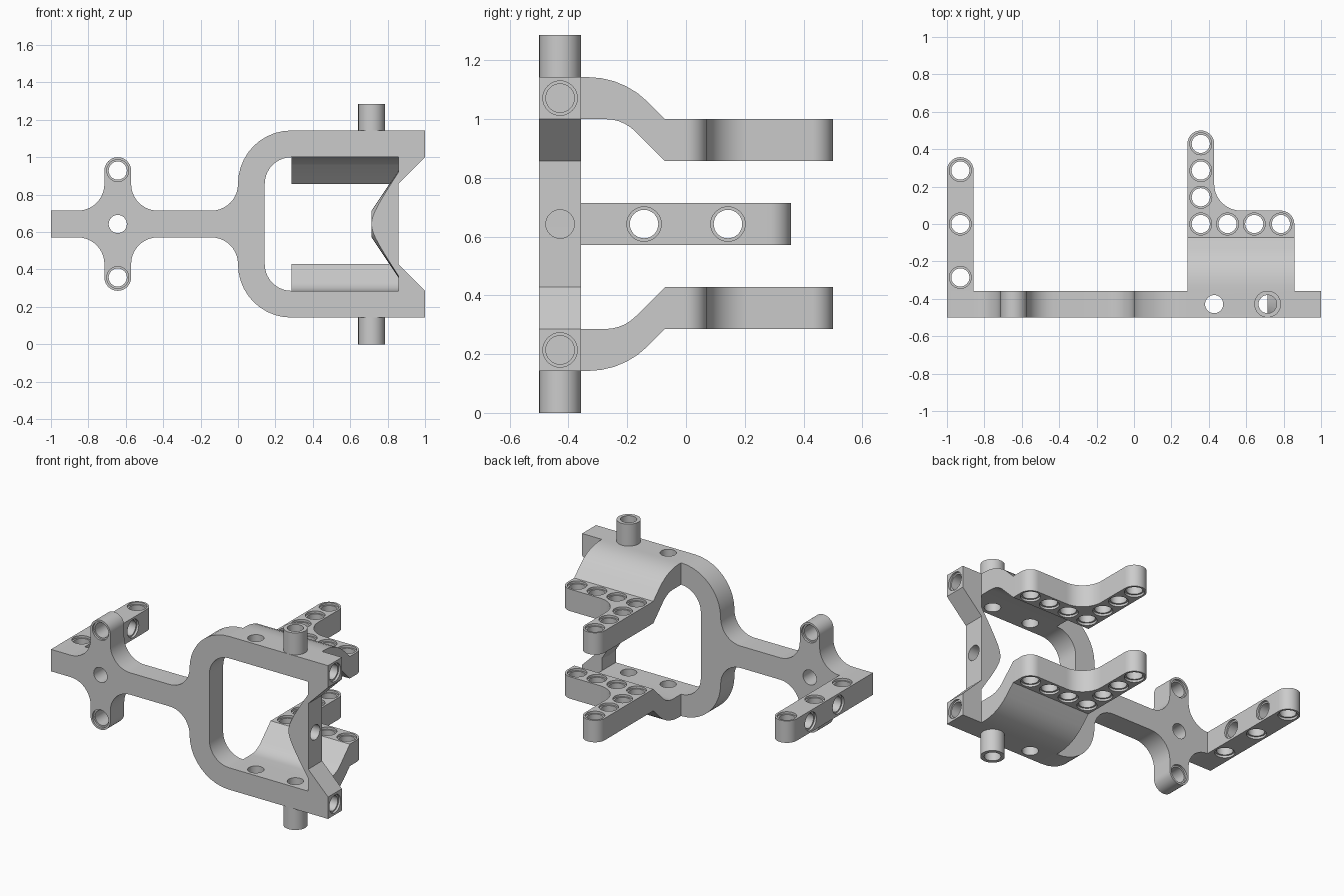
import bpy, bmesh, math
from mathutils import Vector

cube = bpy.data.objects.get("Cube")
if cube:
    bpy.data.objects.remove(cube, do_unlink=True)

M = 1 / 7            # one beam module
MID = 4.5            # height of the symmetry plane, in modules
FRONT = -3           # centre line of the front frame in y
SEG = 32
PIN, BORE, LIP = 0.34, 0.41, 0.1

grey = bpy.data.materials.new("light_grey")
grey.use_nodes = True
grey.diffuse_color = (0.6, 0.6, 0.6, 1)
grey.node_tree.nodes["Principled BSDF"].inputs["Base Color"].default_value = (0.6, 0.6, 0.6, 1)


def make(name, bm):
    """Scale modules to model units and create the object."""
    bmesh.ops.remove_doubles(bm, verts=bm.verts, dist=1e-4)
    bmesh.ops.recalc_face_normals(bm, faces=bm.faces)
    for v in bm.verts:
        v.co = (v.co + Vector((0, 0, MID))) * M
    mesh = bpy.data.meshes.new(name)
    bm.to_mesh(mesh)
    bm.free()
    mesh.materials.append(grey)
    obj = bpy.data.objects.new(name, mesh)
    bpy.context.collection.objects.link(obj)
    return obj


def rounded(corners):
    """Turn (u, v, optional radius) corners into an outline with arcs."""
    out = []
    n = len(corners)
    for i, c in enumerate(corners):
        p = Vector(c[:2])
        if len(c) < 3:
            out.append(p)
            continue
        a = (Vector(corners[i - 1][:2]) - p).normalized()
        b = (Vector(corners[(i + 1) % n][:2]) - p).normalized()
        half = a.angle(b) / 2
        centre = p + (a + b).normalized() * c[2] / math.sin(half)
        start = p + a * c[2] / math.tan(half) - centre
        end = p + b * c[2] / math.tan(half) - centre
        sweep = start.angle_signed(end)
        steps = max(4, round(abs(sweep) / math.radians(9)))
        for k in range(steps + 1):
            t = -sweep * k / steps
            out.append(centre + Vector((start.x * math.cos(t) - start.y * math.sin(t),
                                        start.x * math.sin(t) + start.y * math.cos(t))))
    clean = []
    for p in out:
        if not clean or (p - clean[-1]).length > 1e-3:
            clean.append(p)
    return clean


def prism(name, corners, axis, low, high):
    """Extrude an outline along the given axis (0=x, 1=y, 2=z)."""
    bm = bmesh.new()
    verts = []
    for p in rounded(corners):
        co = list(p)
        co.insert(axis, low)
        verts.append(bm.verts.new(co))
    face = bm.faces.new(verts)
    new = bmesh.ops.extrude_face_region(bm, geom=[face])["geom"]
    shift = Vector((0, 0, 0))
    shift[axis] = high - low
    bmesh.ops.translate(bm, vec=shift, verts=[g for g in new if isinstance(g, bmesh.types.BMVert)])
    return make(name, bm)


def lathe(bm, axis, centre, stations):
    """Add a solid of revolution from (offset, radius) stations."""
    rings = []
    for t, r in stations:
        ring = []
        for k in range(SEG):
            a = math.tau * k / SEG
            co = [r * math.cos(a), r * math.sin(a)]
            co.insert(axis, t)
            ring.append(bm.verts.new(Vector(co) + Vector(centre)))
        rings.append(ring)
    for lo, hi in zip(rings, rings[1:]):
        for k in range(SEG):
            bm.faces.new((lo[k - 1], lo[k], hi[k], hi[k - 1]))
    bm.faces.new(rings[0])
    bm.faces.new(rings[-1])


def plain(half=0.6):
    return [(-half, PIN), (half, PIN)]


BORED = [(-0.6, BORE), (LIP - 0.5, BORE), (LIP - 0.5, PIN),
         (0.5 - LIP, PIN), (0.5 - LIP, BORE), (0.6, BORE)]
BLIND = [(-0.5, PIN), (0.5 - LIP, PIN), (0.5 - LIP, BORE), (0.6, BORE)]


def drill(obj, holes):
    """Cut every (axis, centre, stations) hole out of the part."""
    bm = bmesh.new()
    for axis, centre, stations in holes:
        lathe(bm, axis, centre, stations)
    cutter = make("hole_cutter", bm)
    mod = obj.modifiers.new("holes", "BOOLEAN")
    mod.operation = "DIFFERENCE"
    mod.solver = "EXACT"
    mod.object = cutter
    bpy.context.view_layer.objects.active = obj
    bpy.ops.object.modifier_apply(modifier=mod.name)
    bpy.data.objects.remove(cutter, do_unlink=True)
    return obj


parts = []

# Front frame: cross-shaped handle and open ring, mirrored about the mid height
upper = [(-7, 0.5), (-5, 0.5, 1), (-5, 2.5, 0.5), (-4, 2.5, 0.5), (-4, 0.5, 1),
         (0, 0.5, 1), (0, 3.5, 1.99), (7, 3.5), (7, 2.5), (6, 1.5), (6, 2.5), (1, 2.5, 1)]
lower = [(c[0], -c[1], *c[2:]) for c in reversed(upper)]
frame = prism("front_frame", upper + lower, 1, FRONT - 0.5, FRONT + 0.5)
holes = [(1, (-4.5, FRONT, 0), plain())]
for s in (1, -1):
    holes += [(1, (-4.5, FRONT, 2 * s), BORED),
              (2, (3, FRONT, 3 * s), plain()),
              (2, (5, FRONT, 3 * s), plain()),
              (0, (6.5, FRONT, 3 * s), BLIND)]
parts.append(drill(frame, holes))

# Conical hub closing the ring, trimmed flush with the frame
bm = bmesh.new()
lathe(bm, 0, (0, FRONT, 0), [(5, 0.5), (6, 2)])
for s in (1, -1):
    cut = bmesh.ops.bisect_plane(bm, geom=bm.verts[:] + bm.edges[:] + bm.faces[:], dist=1e-5,
                                 plane_co=(0, FRONT + 0.499 * s, 0), plane_no=(0, s, 0),
                                 clear_outer=True)
    edges = [g for g in cut["geom_cut"] if isinstance(g, bmesh.types.BMEdge)]
    bmesh.ops.holes_fill(bm, edges=edges, sides=0)
hub = make("conical_hub", bm)
parts.append(drill(hub, [(0, (5.5, FRONT, 0), plain())]))

# Side beam behind the handle
beam = prism("side_beam", [(-7, -2.5), (-6, -2.5), (-6, 2.5, 0.5), (-7, 2.5, 0.5)], 2, -0.5, 0.5)
holes = [(2, (-6.5, y, 0), BORED) for y in (-2, 0, 2)]
holes += [(0, (-6.5, y, 0), BORED) for y in (-1, 1)]
parts.append(drill(beam, holes))

for s, side in ((1, "upper"), (-1, "lower")):
    # Hollow pivot pin
    bm = bmesh.new()
    lathe(bm, 2, (5, FRONT, 4 * s), [(-0.5, 0.5), (0.5, 0.5)])
    pin = make(side + "_pivot_pin", bm)
    parts.append(drill(pin, [(2, (5, FRONT, 4 * s), plain())]))

    # Curved panel stepping towards the middle
    curve = [(-2.5, 2.5), (-2.5, 3.5), (-1.5, 3.5, 2), (-0.5, 2.5), (-0.5, 1.5), (-1.5, 2.5, 1)]
    curve = [(c[0], c[1] * s, *c[2:]) for c in curve]
    panel = prism(side + "_curved_panel", curve, 0, 2, 6)
    parts.append(panel)

    # L-shaped beam at the back
    bracket = [(2, -0.5), (6, -0.5), (6, 0.5, 0.5), (3, 0.5, 1), (3, 3.5, 0.5), (2, 3.5, 0.5)]
    angle_beam = prism(side + "_angle_beam", bracket, 2, 2 * s - 0.5, 2 * s + 0.5)
    spots = [(2.5 + i, 0) for i in range(4)] + [(2.5, i) for i in (1, 2, 3)]
    parts.append(drill(angle_beam, [(2, (x, y, 2 * s), BORED) for x, y in spots]))

# Smooth curved walls, keep hard edges
bpy.ops.object.select_all(action="DESELECT")
for obj in parts:
    obj.select_set(True)
bpy.context.view_layer.objects.active = parts[0]
bpy.ops.object.shade_smooth_by_angle(angle=math.radians(30))
